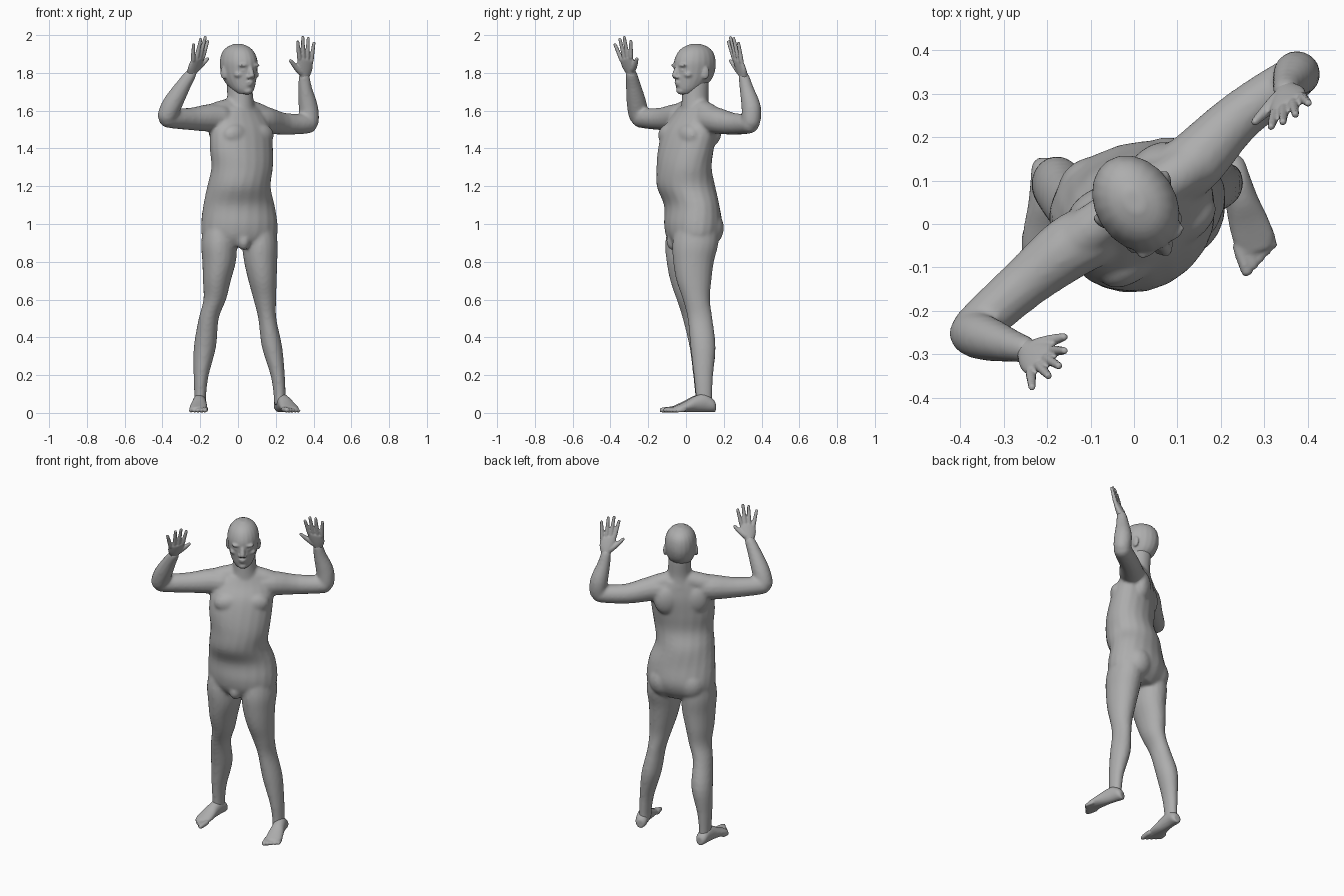
import bpy, bmesh, math
from mathutils import Vector, Matrix

cube = bpy.data.objects.get("Cube")
if cube:
    bpy.data.objects.remove(cube, do_unlink=True)

skin = bpy.data.materials.new("grey skin")
skin.use_nodes = True
GREY = (0.42, 0.42, 0.42, 1)
skin.diffuse_color = GREY
skin.node_tree.nodes["Principled BSDF"].inputs["Base Color"].default_value = GREY


def loft(bm, keys, n=20, steps=4):
    """Closed skin over elliptical rings (centre, u, v, a, b), eased between rings."""
    rings = []
    for c, u, v, a, b in keys:
        angles = [2 * math.pi * i / n for i in range(n)]
        rings.append([c + u * a * math.cos(t) + v * b * math.sin(t) for t in angles])
    padded = [rings[0]] + rings + [rings[-1]]
    rows = []
    for p, q, r, s in zip(padded, padded[1:], padded[2:], padded[3:]):
        for k in range(steps):
            t = k / steps
            rows.append([B + (C - A) * t / 2 + (A * 2 - B * 5 + C * 4 - D) * t * t / 2
                         + (B * 3 - A - C * 3 + D) * t ** 3 / 2
                         for A, B, C, D in zip(p, q, r, s)])
    rows.append(rings[-1])
    rows = [[bm.verts.new(p) for p in row] for row in rows]
    for r0, r1 in zip(rows, rows[1:]):
        for i in range(n):
            j = (i + 1) % n
            bm.faces.new((r0[i], r0[j], r1[j], r1[i]))
    bm.faces.new(rows[0])
    bm.faces.new(rows[-1])


def column(bm, rows):
    """Upright loft from rows of z, x, y, half width, half depth, turn in degrees."""
    keys = []
    for z, x, y, a, b, deg in rows:
        t = math.radians(deg)
        u = Vector((math.cos(t), math.sin(t), 0))
        keys.append((Vector((x, y, z)), u, Vector((-u.y, u.x, 0)), a, b))
    loft(bm, keys)


def tube(bm, pts, n=14):
    """Round limb with rounded ends through points x, y, z, radius."""
    ps, rs = [Vector(p[:3]) for p in pts], [p[3] for p in pts]
    d0, d1 = (ps[0] - ps[1]).normalized(), (ps[-1] - ps[-2]).normalized()
    ps = [ps[0] + d0 * rs[0] * 0.7] + ps + [ps[-1] + d1 * rs[-1] * 0.7]
    rs = [rs[0] * 0.5] + rs + [rs[-1] * 0.5]
    axis = ps[-1] - ps[0]
    ref = Vector((0, 0, 1)) if abs(axis.z) < 0.6 * axis.length else Vector((1, 0, 0))
    keys = []
    for i, p in enumerate(ps):
        tan = (ps[min(i + 1, len(ps) - 1)] - ps[max(i - 1, 0)]).normalized()
        u = tan.cross(ref).normalized()
        keys.append((p, u, tan.cross(u), rs[i], rs[i]))
    loft(bm, keys, n, 3)


def ball(bm, centre, size, deg=0):
    m = (Matrix.Translation(centre) @ Matrix.Rotation(math.radians(deg), 4, 'Z')
         @ Matrix.Diagonal((*size, 1)))
    bmesh.ops.create_uvsphere(bm, u_segments=20, v_segments=12, radius=1, matrix=m)


def finish(bm, name, voxel, smooth):
    """Fuse the overlapping solids into one soft skin."""
    bmesh.ops.recalc_face_normals(bm, faces=bm.faces)
    mesh = bpy.data.meshes.new(name)
    bm.to_mesh(mesh)
    bm.free()
    mesh.materials.append(skin)
    obj = bpy.data.objects.new(name, mesh)
    bpy.context.collection.objects.link(obj)
    fuse = obj.modifiers.new("fuse", 'REMESH')
    fuse.mode, fuse.voxel_size, fuse.use_smooth_shade = 'VOXEL', voxel, True
    soft = obj.modifiers.new("soften", 'SMOOTH')
    soft.factor, soft.iterations = 0.5, smooth


def turned(x, y, deg, side, fwd):
    """Point offset sideways and forwards from x, y in a frame turned by deg."""
    t = math.radians(deg)
    return (x + side * math.cos(t) + fwd * math.sin(t),
            y + side * math.sin(t) - fwd * math.cos(t))


# Torso, twisting from the hips up to the shoulders
body = bmesh.new()
column(body, [(0.88, .008, .03, .15, .10, 13), (0.93, .008, .035, .20, .135, 13),
              (1.0, .007, .038, .207, .15, 15), (1.1, .005, .03, .195, .14, 20),
              (1.2, .005, 0, .172, .152, 25), (1.3, .022, -.01, .172, .137, 30),
              (1.4, .018, 0, .183, .13, 34), (1.5, .015, .02, .183, .115, 37),
              (1.57, .01, .04, .16, .088, 37), (1.62, .01, .05, .11, .07, 37)])
for s in (-1, 1):
    ball(body, (*turned(.007, .04, 15, s * .085, -.065), .98), (.085, .075, .095), 15)
    ball(body, (*turned(.015, .015, 36, s * .08, .068), 1.47), (.08, .048, .06), 36)
    ball(body, (*turned(.015, .03, 37, s * .085, -.065), 1.5), (.075, .045, .09), 37)
ball(body, (.03, -.065, .91), (.035, .04, .05))

# Neck and the slopes to the shoulders
column(body, [(1.58, .01, .05, .09, .08, 35), (1.65, .012, .048, .07, .072, 35),
              (1.75, .008, .052, .064, .072, 35), (1.8, .006, .055, .05, .06, 35)])
tube(body, [(.0, .055, 1.625, .05), (-.13, -.035, 1.585, .055)])
tube(body, [(.02, .06, 1.62, .05), (.14, .14, 1.57, .055)])

# Arms: upper arm, then raised forearm
tube(body, [(-.08, -.02, 1.56, .07), (-.15, -.055, 1.562, .074),
            (-.25, -.135, 1.556, .06), (-.375, -.245, 1.56, .05)])
tube(body, [(-.38, -.25, 1.565, .05), (-.345, -.262, 1.64, .053),
            (-.285, -.28, 1.74, .039), (-.245, -.29, 1.80, .029)])
tube(body, [(.08, .10, 1.55, .07), (.145, .148, 1.55, .072),
            (.245, .25, 1.53, .058), (.375, .34, 1.53, .051)])
tube(body, [(.38, .345, 1.535, .049), (.372, .345, 1.62, .052),
            (.355, .32, 1.72, .037), (.35, .305, 1.785, .028)])

# Legs
column(body, [(1.02, -.09, .02, .09, .11, 0), (.9, -.1, .012, .095, .122, 0),
              (.8, -.1, .012, .089, .115, 0), (.7, -.112, .018, .074, .102, 0),
              (.6, -.123, .03, .06, .08, 0), (.5, -.155, .05, .053, .068, 0),
              (.35, -.175, .087, .059, .069, 0), (.2, -.195, .09, .04, .053, 0),
              (.1, -.2, .092, .032, .045, 0), (.04, -.2, .092, .03, .045, 0)])
column(body, [(1.02, .1, .06, .09, .11, 0), (.9, .115, .05, .095, .122, 0),
              (.8, .12, .04, .088, .108, 0), (.7, .13, .042, .075, .093, 0),
              (.6, .142, .055, .06, .072, 0), (.5, .155, .074, .048, .066, 0),
              (.35, .18, .09, .054, .067, 0), (.2, .21, .092, .038, .052, 0),
              (.1, .22, .095, .032, .045, 0), (.04, .22, .095, .03, .045, 0)])
finish(body, "body", 0.009, 8)

# Head with brow, eyes, nose, lips, chin and ears
HX, HY, TURN = .004, .047, 33
head = bmesh.new()
column(head, [(z, *turned(HX, HY, TURN, 0, f), a, b, TURN) for z, f, a, b in [
    (1.69, .055, .036, .04), (1.715, .038, .058, .07), (1.76, .012, .078, .102),
    (1.81, .002, .089, .116), (1.86, 0, .092, .118), (1.905, -.004, .08, .103),
    (1.935, -.006, .056, .073), (1.953, -.006, .02, .028)]])


def feature(s, f, z, size, deg=TURN):
    ball(head, (*turned(HX, HY, TURN, s, f), z), size, deg)


tube(head, [(*turned(HX, HY, TURN, 0, .108), 1.835, .012),
            (*turned(HX, HY, TURN, 0, .128), 1.785, .015)])
feature(0, .09, 1.75, (.03, .034, .012))
feature(0, .088, 1.738, (.026, .034, .010))
feature(0, .082, 1.705, (.03, .03, .02))
for s in (-1, 1):
    feature(s * .035, .102, 1.84, (.03, .018, .010))
    feature(s * .033, .093, 1.815, (.018, .018, .012))
    feature(s * .013, .12, 1.778, (.012, .012, .009))
    feature(s * .05, .075, 1.79, (.025, .025, .018))
    feature(s * .09, -.008, 1.80, (.010, .022, .034), TURN - s * 20)
finish(head, "head", 0.006, 4)


# Hands: palm, four fingers and a thumb
def hand(name, wrist, index, little, tips, thumb):
    bm = bmesh.new()
    wrist, index, little = Vector(wrist), Vector(index), Vector(little)
    knuckle = (index + little) / 2
    u = (index - little).normalized()
    along = (knuckle - wrist).normalized()
    v = along.cross(u).normalized()
    half = (index - little).length / 2 + .011
    loft(bm, [(wrist - along * .03, u, v, .027, .025), (wrist, u, v, .028, .023),
              (wrist.lerp(knuckle, .5), u, v, half * .95, .021),
              (knuckle, u, v, half, .015), (knuckle + along * .01, u, v, half * .8, .008)])
    for i, tip in enumerate(tips):
        base, tip = index.lerp(little, i / 3), Vector(tip)
        mid = base.lerp(tip, .5)
        tube(bm, [(*base, .0125), (*mid, .011), (*tip, .0085)], 10)
    root, tip = wrist + along * .02 + u * .018, Vector(thumb)
    tube(bm, [(*root, .02), (*(root.lerp(tip, .5) + u * .006), .014), (*tip, .009)], 10)
    finish(bm, name, 0.0045, 2)


hand("right_hand", (-.245, -.29, 1.80), (-.187, -.292, 1.882), (-.238, -.34, 1.868),
     [(-.16, -.292, 1.968), (-.173, -.327, 1.988), (-.197, -.35, 1.978), (-.235, -.376, 1.95)],
     (-.16, -.26, 1.875))
hand("left_hand", (.35, .305, 1.78), (.325, .255, 1.876), (.387, .293, 1.86),
     [(.316, .224, 1.965), (.343, .235, 1.988), (.372, .252, 1.983), (.402, .278, 1.958)],
     (.278, .235, 1.865))


# Feet: wedge from heel to ball, then five toes
def foot(name, heel, big, little):
    bm = bmesh.new()
    heel, big, little = Vector((*heel, 0)), Vector((*big, 0)), Vector((*little, 0))
    along = ((big + little) / 2 - heel).normalized()
    up = Vector((0, 0, 1))
    across = along.cross(up)
    length = ((big + little) / 2 - heel).length
    keys = []
    for t, a, h in [(0, .02, .025), (.07, .034, .036), (.25, .036, .048), (.45, .039, .043),
                    (.65, .046, .03), (.82, .047, .02), (.93, .036, .014)]:
        keys.append((heel + along * length * t + up * (h + .004), across, up, a, h))
    loft(bm, keys)
    for i in range(5):
        tip = big.lerp(little, i / 4)
        r = .015 - .0012 * i
        base = tip - along * (.06 - .004 * i)
        tube(bm, [(*base.xy, r + .005, r), (*tip.xy, r, r * .9)], 10)
    finish(bm, name, 0.006, 3)


foot("right_foot", (-.2, .152), (-.175, -.13), (-.25, -.062))
foot("left_foot", (.215, .155), (.26, -.11), (.322, -.05))
